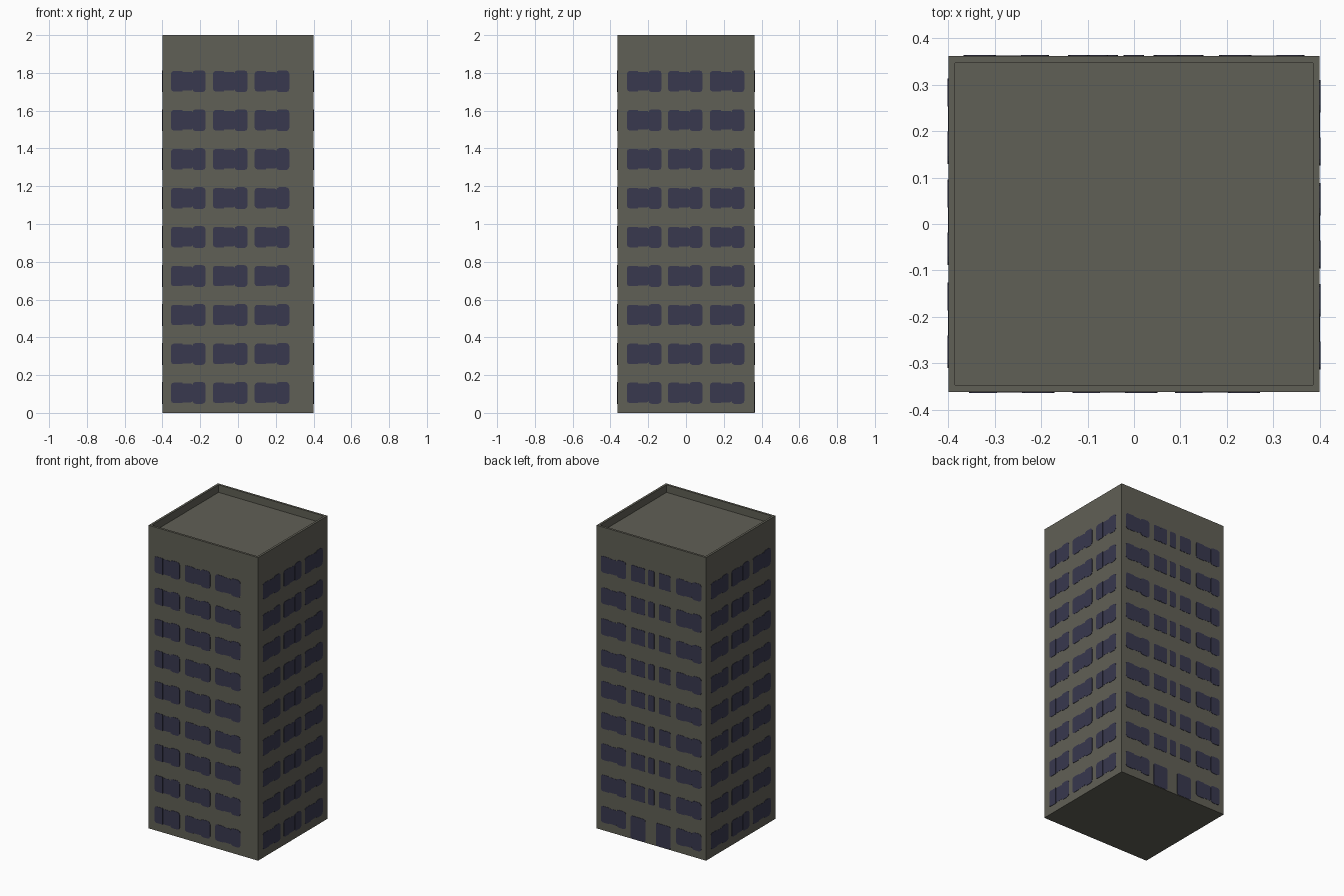
import bpy, bmesh
from mathutils import Vector

if "Cube" in bpy.data.objects:
    bpy.data.objects.remove(bpy.data.objects["Cube"])

HX, HY, H = 0.4, 0.362, 2.0
ROWS = [0.106 + 0.2062 * i for i in range(9)]


def material(name, rgb):
    m = bpy.data.materials.new(name)
    m.diffuse_color = (*rgb, 1)
    m.use_nodes = True
    m.node_tree.nodes["Principled BSDF"].inputs["Base Color"].default_value = m.diffuse_color
    return m


WALL = material("wall_grey_olive", (0.118, 0.116, 0.092))
GLASS = material("window_dark_blue", (0.040, 0.040, 0.077))


def finish(bm, name, mat):
    bmesh.ops.recalc_face_normals(bm, faces=bm.faces)
    me = bpy.data.meshes.new(name)
    bm.to_mesh(me)
    bm.free()
    me.materials.append(mat)
    ob = bpy.data.objects.new(name, me)
    bpy.context.collection.objects.link(ob)
    return ob


# Tower block with a sunken roof behind a thin parapet
bm = bmesh.new()
bmesh.ops.create_cube(bm, size=1)
for v in bm.verts:
    v.co = Vector((v.co.x * HX * 2, v.co.y * HY * 2, (v.co.z + 0.5) * H))
top = max(bm.faces, key=lambda f: f.calc_center_median().z)
bmesh.ops.inset_region(bm, faces=[top], thickness=0.021)
roof = bmesh.ops.extrude_face_region(bm, geom=[top])
bmesh.ops.translate(bm, vec=(0, 0, -0.05),
                    verts=[g for g in roof["geom"] if isinstance(g, bmesh.types.BMVert)])
if top.is_valid:
    bmesh.ops.delete(bm, geom=[top], context="FACES_ONLY")
finish(bm, "tower_block", WALL)

# Each side: outward normal, rightward direction seen from outside, wall distance
SIDES = {
    "front": (Vector((0, -1, 0)), Vector((1, 0, 0)), HY),
    "right": (Vector((1, 0, 0)), Vector((0, 1, 0)), HX),
    "back": (Vector((0, 1, 0)), Vector((-1, 0, 0)), HY),
    "left": (Vector((-1, 0, 0)), Vector((0, -1, 0)), HX),
}


def pane(bm, side, u0, u1, z0, z1, cl, cr, depth=0.002):
    """Thin plate on a wall; cl and cr chamfer its left and right corners."""
    n, r, d = SIDES[side]
    pts = []
    for u, z, su, sz, c in ((u0, z0, 1, 1, cl), (u1, z0, -1, 1, cr),
                            (u1, z1, -1, -1, cr), (u0, z1, 1, -1, cl)):
        if c == 0:
            pts.append((u, z))
            continue
        corner = [(u, z + sz * c), (u + su * c * 0.3, z + sz * c * 0.3), (u + su * c, z)]
        pts += corner if su == sz else corner[::-1]
    base = [r * u + Vector((0, 0, z)) + n * (d - 0.001) for u, z in pts]
    lower = [bm.verts.new(p) for p in base]
    upper = [bm.verts.new(p + n * (depth + 0.001)) for p in base]
    bm.faces.new(upper)
    bm.faces.new(lower[::-1])
    for i in range(len(pts)):
        j = (i + 1) % len(pts)
        bm.faces.new((lower[i], lower[j], upper[j], upper[i]))


def wide_window(bm, side, u, z):
    """Double casement on the left with a taller rounded sash on the right."""
    pane(bm, side, u - 0.092, u - 0.032, z - 0.054, z + 0.054, 0.014, 0)
    pane(bm, side, u - 0.032, u + 0.022, z - 0.050, z + 0.050, 0, 0.008, 0.001)
    pane(bm, side, u + 0.018, u + 0.026, z - 0.042, z + 0.042, 0, 0, 0.001)
    pane(bm, side, u + 0.022, u + 0.092, z - 0.058, z + 0.058, 0.016, 0.018)


# Wide windows on every side
CENTRES = {"front": (-0.263, -0.041, 0.180), "right": (-0.221, -0.004, 0.218),
           "left": (-0.221, -0.004, 0.218), "back": (-0.275, 0.275)}
for side, centres in CENTRES.items():
    bm = bmesh.new()
    for z in ROWS:
        for u in centres:
            wide_window(bm, side, u, z)
    finish(bm, side + "_windows", GLASS)

# Narrow stairwell windows in the middle of the back
bm = bmesh.new()
for z in ROWS[1:]:
    for u0, u1 in ((-0.148, -0.096), (-0.096, -0.046), (-0.022, 0.023),
                   (0.056, 0.098), (0.098, 0.140)):
        pane(bm, "back", u0, u1, z - 0.052, z + 0.052, 0.008, 0.008)
finish(bm, "stairwell_windows", GLASS)

# Two entrance doors at the back
bm = bmesh.new()
for u in (-0.096, 0.088):
    pane(bm, "back", u - 0.054, u + 0.054, 0.003, 0.153, 0.012, 0.012)
finish(bm, "entrance_doors", GLASS)
